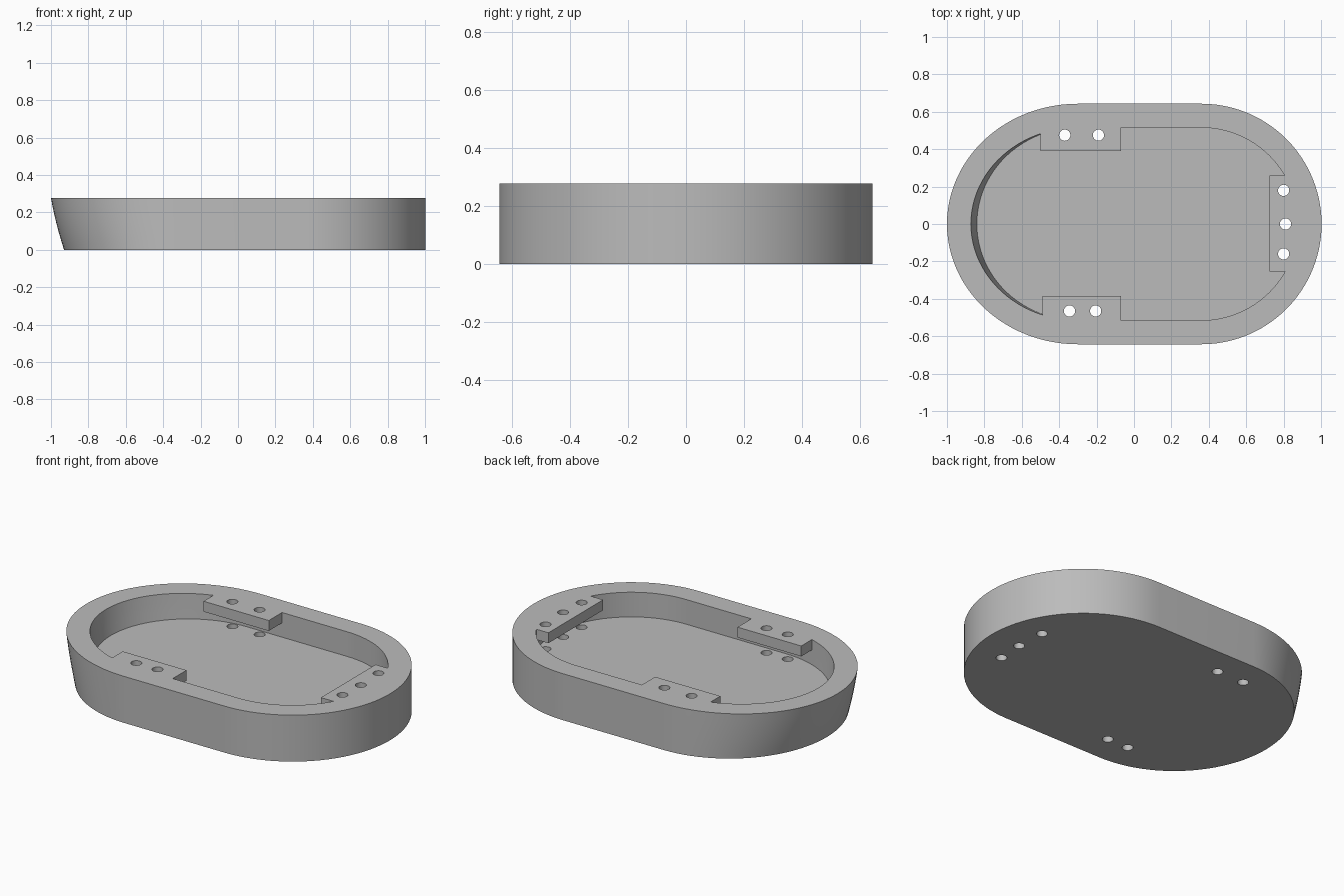
import bpy, bmesh, math

HEIGHT, FLOOR, TAB_Z = 0.277, 0.13, 0.215
RIGHT_X, LEFT_X = 0.36, -0.30
OUTER_R, WALL = 0.643, 0.128
ARC = 48

cube = bpy.data.objects.get("Cube")
if cube:
    bpy.data.objects.remove(cube, do_unlink=True)

grey = bpy.data.materials.new("plain grey")
grey.diffuse_color = (0.5, 0.5, 0.5, 1)
grey.use_nodes = True
grey.node_tree.nodes["Principled BSDF"].inputs["Base Color"].default_value = (0.5, 0.5, 0.5, 1)


def finish(name, bm):
    bmesh.ops.recalc_face_normals(bm, faces=bm.faces)
    mesh = bpy.data.meshes.new(name)
    bm.to_mesh(mesh)
    bm.free()
    mesh.materials.append(grey)
    obj = bpy.data.objects.new(name, mesh)
    bpy.context.collection.objects.link(obj)
    return obj


def outline(z, inset):
    """Oval ring: round right end, left end that leans outward with height."""
    t = z / HEIGHT
    reach = 0.93 + 0.07 * t * (1.3 - 0.3 * t) + LEFT_X - inset
    r = OUTER_R - inset
    points = []
    for cx, rx, start in ((RIGHT_X, r, -math.pi / 2), (LEFT_X, reach, math.pi / 2)):
        for i in range(ARC + 1):
            a = start + math.pi * i / ARC
            points.append((cx + rx * math.cos(a), r * math.sin(a), z))
    return points


def loft(name, levels, inset):
    bm = bmesh.new()
    rings = [[bm.verts.new(p) for p in outline(z, inset)] for z in levels]
    for low, high in zip(rings, rings[1:]):
        for i in range(len(low)):
            j = (i + 1) % len(low)
            bm.faces.new((low[i], low[j], high[j], high[i]))
    bm.faces.new(rings[0])
    bm.faces.new(rings[-1])
    return finish(name, bm)


def box(name, x0, x1, y0, y1, z0, z1):
    bm = bmesh.new()
    bmesh.ops.create_cube(bm, size=1)
    for v in bm.verts:
        v.co = (x1 if v.co.x > 0 else x0, y1 if v.co.y > 0 else y0, z1 if v.co.z > 0 else z0)
    return finish(name, bm)


def combine(target, tool, operation):
    """Apply a boolean and discard the tool."""
    tool.hide_render = True
    mod = target.modifiers.new("join", "BOOLEAN")
    mod.operation, mod.solver, mod.object = operation, "EXACT", tool
    bpy.context.view_layer.objects.active = target
    bpy.ops.object.modifier_apply(modifier=mod.name)
    bpy.data.objects.remove(tool, do_unlink=True)


# Tray body with leaning left end
tray = loft("tray", [HEIGHT * i / 6 for i in range(7)], 0)

# Recess, shaped around three overhanging mounting tabs
recess = loft("recess_cutter", [FLOOR + (HEIGHT + 0.05 - FLOOR) * i / 4 for i in range(5)], WALL)
for name, x0, x1, y0, y1 in (
    ("back_tab", -0.50, -0.07, 0.39, 0.58),
    ("front_tab", -0.49, -0.07, -0.58, -0.385),
    ("right_tab", 0.725, 0.88, -0.255, 0.26),
):
    combine(recess, box(name, x0, x1, y0, y1, TAB_Z, HEIGHT + 0.1), "DIFFERENCE")
combine(tray, recess, "DIFFERENCE")

# Screw holes through tabs and floor
for x, y in ((-0.37, 0.475), (-0.19, 0.475), (-0.345, -0.465), (-0.205, -0.465),
             (0.80, 0.18), (0.81, 0), (0.80, -0.16)):
    bm = bmesh.new()
    bmesh.ops.create_cone(bm, cap_ends=True, segments=32, radius1=0.03, radius2=0.03, depth=1)
    bmesh.ops.translate(bm, verts=bm.verts, vec=(x, y, HEIGHT / 2))
    combine(tray, finish("hole_cutter", bm), "DIFFERENCE")

# Smooth curved walls, crisp rims
bpy.ops.object.select_all(action="DESELECT")
tray.select_set(True)
bpy.context.view_layer.objects.active = tray
bpy.ops.object.shade_smooth_by_angle(angle=math.radians(30))
